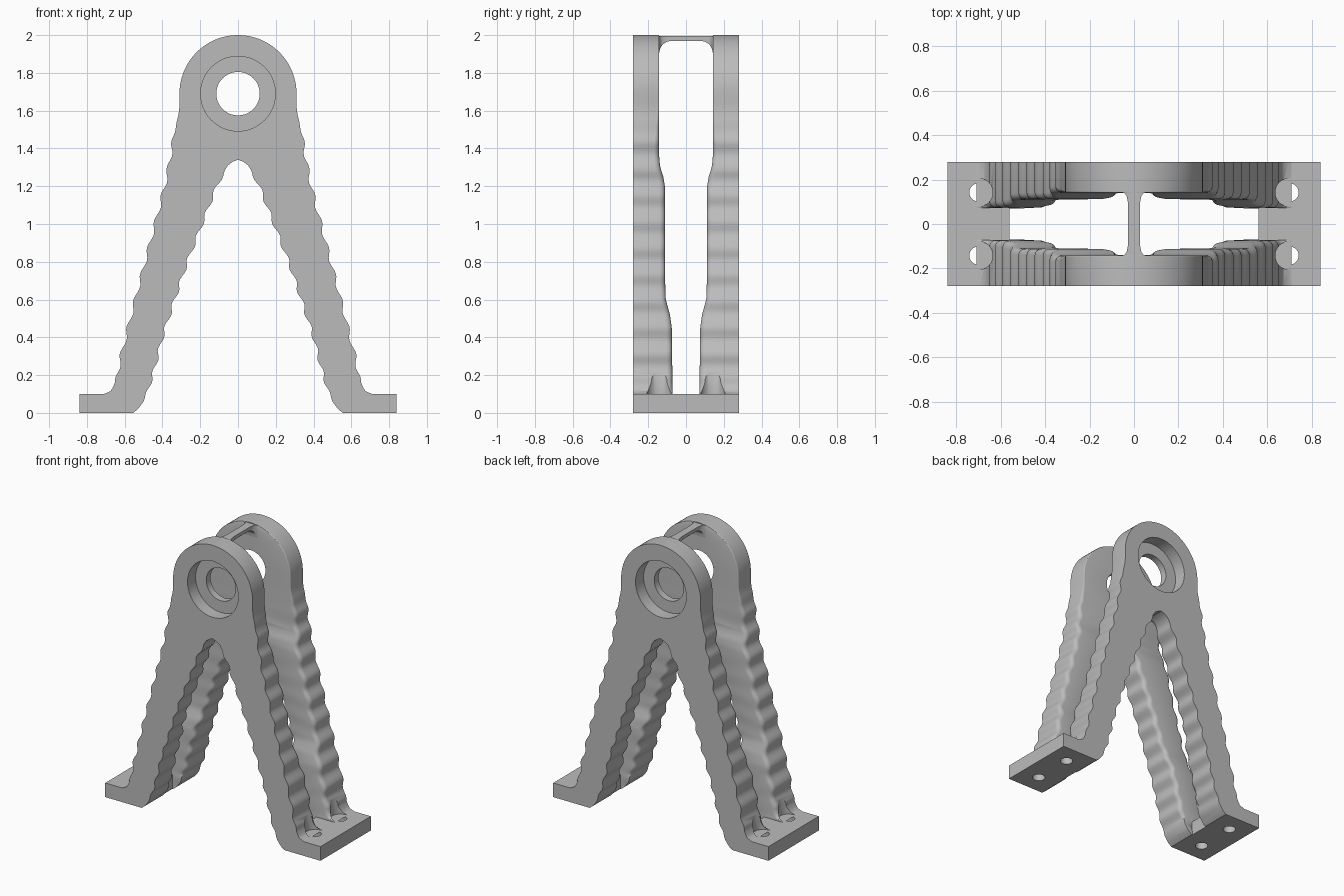
import bpy, bmesh, math
from mathutils import Matrix

cube = bpy.data.objects.get("Cube")
if cube:
    bpy.data.objects.remove(cube, do_unlink=True)

grey = bpy.data.materials.new("plain grey")
grey.use_nodes = True
grey.diffuse_color = (0.5, 0.5, 0.5, 1)
grey.node_tree.nodes["Principled BSDF"].inputs["Base Color"].default_value = (0.5, 0.5, 0.5, 1)

DEPTH = 0.28        # half depth of the bracket
BORE_Z = 1.69       # height of the bearing bore
HEAD_R = 0.31


def interp(table, z):
    for (z0, v0), (z1, v1) in zip(table, table[1:]):
        if z <= z1:
            return v0 + (v1 - v0) * max(0, z - z0) / (z1 - z0)
    return table[-1][1]


def finish(bm, name):
    bmesh.ops.recalc_face_normals(bm, faces=bm.faces)
    mesh = bpy.data.meshes.new(name)
    bm.to_mesh(mesh)
    bm.free()
    mesh.materials.append(grey)
    obj = bpy.data.objects.new(name, mesh)
    bpy.context.collection.objects.link(obj)
    return obj


def loft(bm, sections):
    rings = [[bm.verts.new(p) for p in s] for s in sections]
    n = len(rings[0])
    for a, b in zip(rings, rings[1:]):
        for i in range(n):
            j = (i + 1) % n
            bm.faces.new((a[i], a[j], b[j], b[i]))
    bm.faces.new(rings[0])
    bm.faces.new(rings[-1])


def activate(obj):
    bpy.ops.object.select_all(action="DESELECT")
    obj.select_set(True)
    bpy.context.view_layer.objects.active = obj


def mirror(obj, x, y):
    mod = obj.modifiers.new("mirror", "MIRROR")
    mod.use_axis = (x, y, False)
    mod.merge_threshold = 0.0005
    activate(obj)
    bpy.ops.object.modifier_apply(modifier=mod.name)


def drill(obj, radius, centre, length, along_y=False):
    bm = bmesh.new()
    bmesh.ops.create_cone(bm, cap_ends=True, segments=48, radius1=radius,
                          radius2=radius, depth=length)
    turn = Matrix.Rotation(math.pi / 2 if along_y else 0, 4, "X")
    bmesh.ops.transform(bm, matrix=Matrix.Translation(centre) @ turn, verts=bm.verts)
    cutter = finish(bm, "cutter")
    cutter.hide_render = True
    mod = obj.modifiers.new("drill", "BOOLEAN")
    mod.operation, mod.solver, mod.object = "DIFFERENCE", "EXACT", cutter
    activate(obj)
    bpy.ops.object.modifier_apply(modifier=mod.name)
    bpy.data.objects.remove(cutter, do_unlink=True)


# Outlines of one half of a side frame, by height
outer_edge = [(0, .56), (.099, .56), (.1, .71), (.115, .675), (.16, .648), (.3, .62), (.6, .545),
              (1, .44), (1.2, .388), (1.4, .35), (1.5, .335), (1.58, .315), (1.62, HEAD_R)]
inner_edge = [(0, .555), (.02, .53), (.06, .5), (.2, .45), (.4, .4), (.6, .335), (.8, .268),
              (1, .19), (1.2, .112), (1.27, .075), (1.31, .05), (1.33, .028), (1.34, 0)]
inner_face = [(0, .07), (.45, .075), (.52, .085), (.6, .107), (.68, .11), (1.2, .112),
              (1.25, .12), (1.3, .137), (1.36, .142)]
edge_round = [(0, 0), (.099, .001), (.12, .03), (1.4, .03), (1.62, .006)]


def ripple(z, period):
    fade = max(0, min(1, (z - .12) / .08, (1.55 - z) / .1))
    return .009 * fade * math.sin(2 * math.pi * z / period)


def frame_section(z):
    x1 = interp(outer_edge, z) + ripple(z, .14)
    if z > BORE_Z:
        x1 = math.sqrt(max(0, HEAD_R ** 2 - (z - BORE_Z) ** 2))
    x0 = interp(inner_edge, z)
    if x0 > 0:
        x0 = max(.01, x0 + ripple(z + .05, .12) * min(1, x0 / .1))
    y = interp(inner_face, z)
    r1 = min(interp(edge_round, z), x1 * .4)
    r0 = min(r1, x0)
    pts = [(x0, DEPTH, z), (x1, DEPTH, z)]
    arc = [math.pi / 2 * i / 4 for i in range(5)]
    pts += [(x1 - r1 + r1 * math.cos(a), y + r1 - r1 * math.sin(a), z) for a in arc]
    pts += [(x0 + r0 - r0 * math.sin(a), y + r0 - r0 * math.cos(a), z) for a in arc]
    return pts


# Pair of side frames: two splayed legs joined by a round head
heights = [0, .02, .04, .06, .08, .099, .1, .105, .115, .13]
heights += [.145 + .0165 * i for i in range(70)]
heights += [1.31, 1.32, 1.33, 1.34, 1.36]
heights += [1.38 + .02 * i for i in range(15)]
heights += [BORE_Z + HEAD_R * math.sin(math.radians(3.7 * i)) for i in range(25)]
bm = bmesh.new()
loft(bm, [frame_section(z) for z in sorted(heights)])
bmesh.ops.remove_doubles(bm, verts=bm.verts, dist=.0003)
seam = [f for f in bm.faces if all(abs(v.co.x) < .0004 for v in f.verts)]
bmesh.ops.delete(bm, geom=seam, context="FACES")
frames = finish(bm, "side_frames")
mirror(frames, True, True)

# Bearing bores with counterbores on the outer faces
drill(frames, .115, (0, 0, BORE_Z), 1, True)
for side in (-1, 1):
    drill(frames, .198, (0, side * (DEPTH + .01), BORE_Z), .2, True)

# Feet with bolt holes, and clearance for the bolt heads in the legs
bm = bmesh.new()
bmesh.ops.create_cube(bm, size=1, matrix=Matrix.Translation((.7, 0, .05))
                      @ Matrix.Diagonal((.28, DEPTH * 2, .1, 1)))
feet = finish(bm, "feet")
mirror(feet, True, False)
for x in (-.7, .7):
    for y in (-.142, .142):
        drill(feet, .041, (x, y, .05), .3)
        drill(frames, .064, (x, y, .2), .198)

# Thin tie bar across the top, flared where it meets the heads
bm = bmesh.new()
sections = []
for y, w, low in [(.143, .055, 1.9), (.138, .042, 1.925), (.125, .033, 1.95), (.1, .028, 1.965), (.08, .027, 1.97)]:
    sections.append([(-w, y, low), (w, y, low), (w, y, 1.994), (-w, y, 1.994)])
back = [[(x, -y, z) for x, y, z in s] for s in reversed(sections)]
loft(bm, sections + back)
tie_bar = finish(bm, "tie_bar")

for obj in (frames, feet, tie_bar):
    activate(obj)
    bpy.ops.object.shade_smooth_by_angle(angle=math.radians(35))
